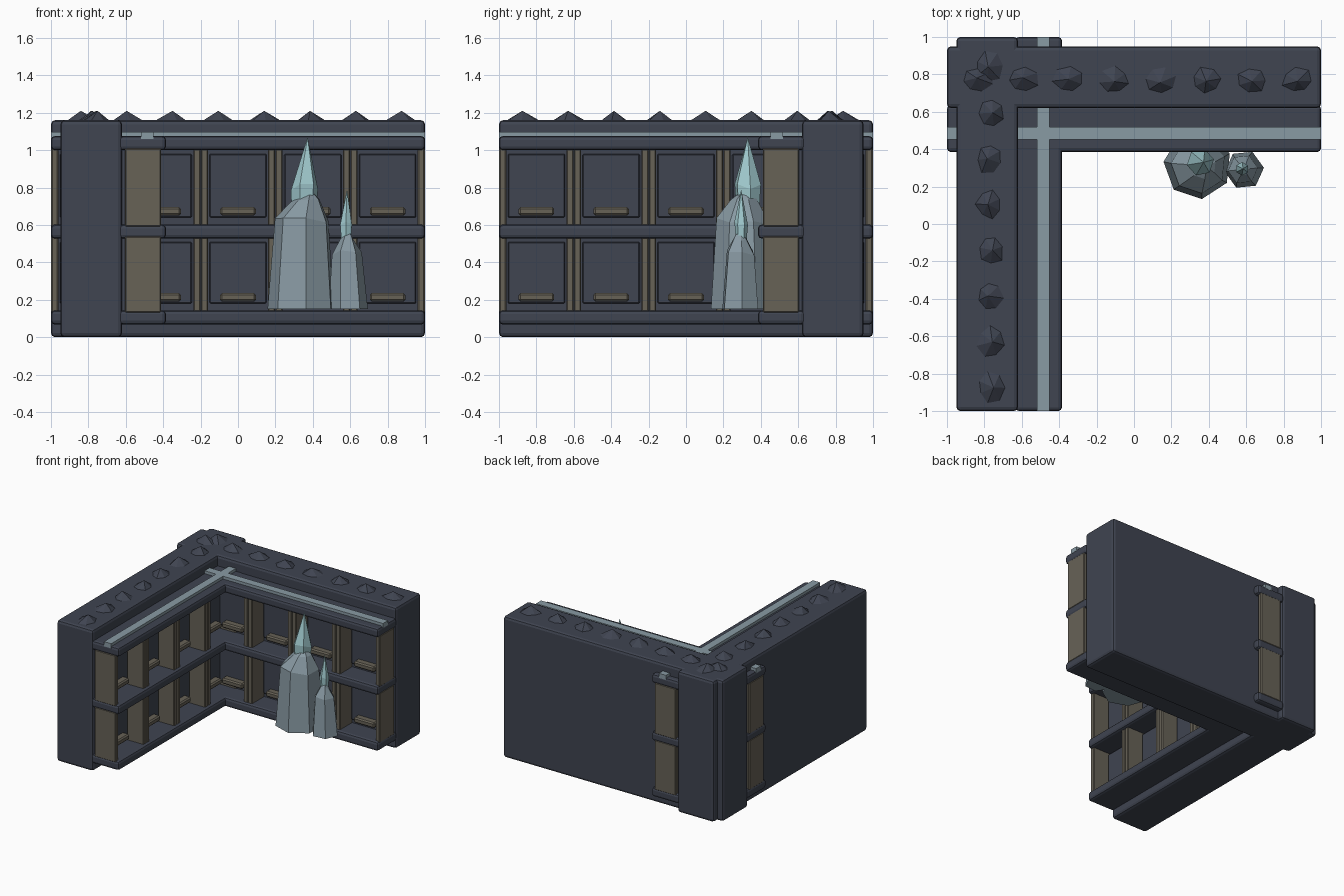
import bpy, bmesh, math, random
from mathutils import Vector, Matrix

if "Cube" in bpy.data.objects:
    bpy.data.objects.remove(bpy.data.objects["Cube"])

random.seed(4)


def material(name, rgb):
    m = bpy.data.materials.new(name)
    m.diffuse_color = (*rgb, 1)
    m.use_nodes = True
    m.node_tree.nodes["Principled BSDF"].inputs["Base Color"].default_value = m.diffuse_color
    return m


SLATE = material("slate", (0.050, 0.058, 0.082))
TAN = material("weathered_tan", (0.135, 0.122, 0.094))
PALE = material("pale_blue_grey", (0.25, 0.325, 0.37))
ICE = material("ice_blue", (0.36, 0.60, 0.63))


def finish(name, bm, mat, turn=0.0):
    bmesh.ops.recalc_face_normals(bm, faces=bm.faces)
    bmesh.ops.rotate(bm, verts=bm.verts, cent=(0, 0, 0),
                     matrix=Matrix.Rotation(turn, 3, 'Z'))
    me = bpy.data.meshes.new(name)
    bm.to_mesh(me)
    bm.free()
    me.materials.append(mat)
    ob = bpy.data.objects.new(name, me)
    bpy.context.collection.objects.link(ob)
    return ob


def boxes(name, spans, mat, turn, bevel=0.0, segments=1):
    """One object made of boxes given as (x0, x1, y0, y1, z0, z1)."""
    bm = bmesh.new()
    for x0, x1, y0, y1, z0, z1 in spans:
        v = bmesh.ops.create_cube(bm, size=1)["verts"]
        bmesh.ops.scale(bm, verts=v, vec=(x1 - x0, y1 - y0, z1 - z0))
        bmesh.ops.translate(bm, verts=v, vec=((x0 + x1) / 2, (y0 + y1) / 2, (z0 + z1) / 2))
    if bevel:
        bmesh.ops.bevel(bm, geom=bm.edges[:], offset=bevel, segments=segments,
                        profile=0.5, affect='EDGES')
    return finish(name, bm, mat, turn)


def wall(side, turn):
    """A thick wall with a two-tier shelf front, running along x before turning."""
    boxes(side + "_wall_body", [(-1, 1, 0.62, 0.95, 0, 1.16)], SLATE, turn, 0.022, 2)
    # Three long rails and the pale strip on the top one
    boxes(side + "_rails", [(-1, 1, 0.385, 0.635, z, z + 0.075) for z in (0.068, 0.527, 1.0)],
          SLATE, turn, 0.02, 2)
    boxes(side + "_top_strip", [(-1, 1, 0.453, 0.518, 1.06, 1.098)], PALE, turn)
    tiers = ((0.13, 0.54), (0.59, 1.01))
    bays = [-0.8 + 0.4 * i for i in range(5)]
    # Upright slabs at both sides of every bay
    boxes(side + "_uprights",
          [(c + s * 0.18 - 0.019, c + s * 0.18 + 0.019, 0.412, 0.605, a, b)
           for c in bays for s in (-1, 1) for a, b in tiers], TAN, turn, 0.006)
    # Recessed back boards with raised panels
    boxes(side + "_back_boards", [(-0.97, 0.97, 0.57, 0.63, 0.1, 1.03)], SLATE, turn)
    boxes(side + "_panels", [(c - 0.153, c + 0.153, 0.545, 0.58, a + 0.05, b - 0.03)
                             for c in bays for a, b in tiers], SLATE, turn, 0.006)
    # Small ledges low on each panel
    boxes(side + "_ledges", [(c - 0.095, c + 0.095, 0.49, 0.56, a + 0.06, a + 0.105)
                             for c in bays for a, b in tiers], TAN, turn, 0.01)


def stones(side, turn, start):
    """Row of low faceted stones along the wall top."""
    bm = bmesh.new()
    for i in range(8):
        cx, cy = start + 0.245 * i, 0.77
        spin = random.uniform(0, 6.28)
        ring = []
        for k in range(7):
            a = spin + k * math.tau / 7
            r = random.uniform(0.08, 0.11)
            ring.append(bm.verts.new((cx + r * math.cos(a), cy + 0.85 * r * math.sin(a), 1.15)))
        tip = bm.verts.new((cx, cy + random.uniform(-0.02, 0.02), 1.21))
        for k in range(7):
            bm.faces.new((ring[k], ring[(k + 1) % 7], tip))
        bm.faces.new(ring[::-1])
    finish(side + "_top_stones", bm, SLATE, turn)


def crystal(name, mat, rings, apex, sides, spin, jag=0.0):
    """Pointed prism from rings (cx, cy, z, radius) and an apex point."""
    bm = bmesh.new()
    loops = []
    for n, (cx, cy, z, r) in enumerate(rings):
        loop = []
        for k in range(sides):
            a = spin + k * math.tau / sides
            dz = random.uniform(-jag, jag) if n else 0
            loop.append(bm.verts.new((cx + r * math.cos(a), cy + r * math.sin(a), z + dz)))
        loops.append(loop)
    for lo, hi in zip(loops, loops[1:]):
        for k in range(sides):
            j = (k + 1) % sides
            bm.faces.new((lo[k], lo[j], hi[j], hi[k]))
    tip = bm.verts.new(apex)
    for k in range(sides):
        bm.faces.new((loops[-1][k], loops[-1][(k + 1) % sides], tip))
    bm.faces.new(loops[0][::-1])
    finish(name, bm, mat)


# Two matching walls meeting at the back left corner
wall("back", 0)
wall("left", math.pi / 2)
stones("back", 0, -0.84)
stones("left", math.pi / 2, -0.875)

# Crystal cluster: stout bodies with slim bright tips
crystal("large_crystal_body", PALE,
        [(0.34, 0.315, 0.15, 0.183), (0.345, 0.31, 0.62, 0.148), (0.37, 0.31, 0.73, 0.07)],
        (0.39, 0.305, 0.785), 7, 0.35, 0.02)
crystal("large_crystal_tip", ICE,
        [(0.35, 0.33, 0.60, 0.06), (0.355, 0.33, 0.80, 0.074)],
        (0.372, 0.33, 1.07), 6, 0.2, 0.02)
crystal("small_crystal_body", PALE,
        [(0.59, 0.29, 0.15, 0.105), (0.582, 0.292, 0.45, 0.08), (0.585, 0.292, 0.53, 0.035)],
        (0.59, 0.292, 0.57), 6, 0.1, 0.015)
crystal("small_crystal_tip", ICE,
        [(0.578, 0.295, 0.48, 0.026), (0.578, 0.295, 0.61, 0.036)],
        (0.583, 0.295, 0.79), 6, 0.5, 0.01)
